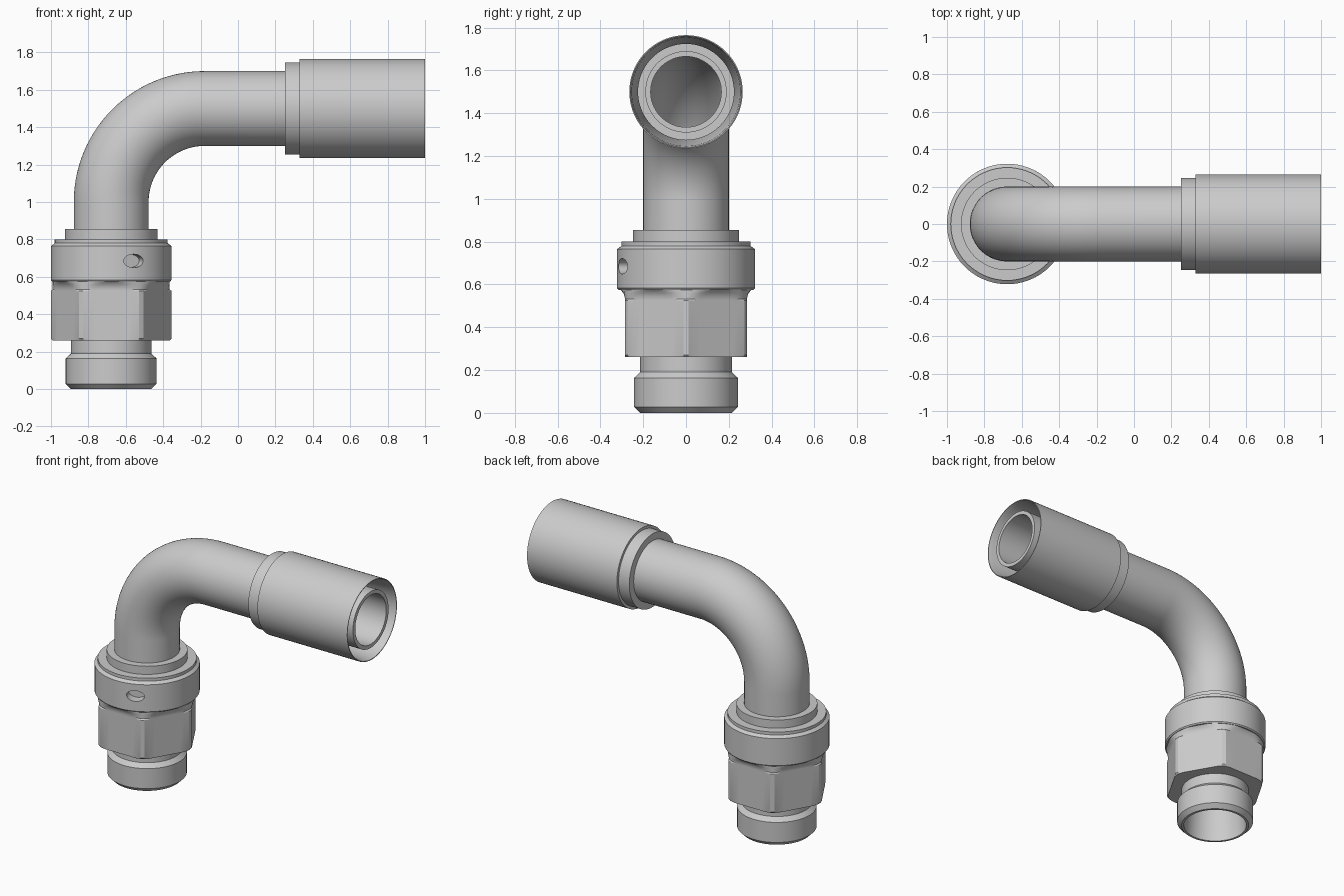
import bpy, bmesh
from math import sin, cos, pi, radians, acos
from mathutils import Vector

if "Cube" in bpy.data.objects:
    bpy.data.objects.remove(bpy.data.objects["Cube"])

AX = -0.678      # x of the vertical fitting axis
SEG = 72


def finish(bm, name, angle=22):
    bmesh.ops.recalc_face_normals(bm, faces=bm.faces[:])
    me = bpy.data.meshes.new(name)
    bm.to_mesh(me)
    bm.free()
    ob = bpy.data.objects.new(name, me)
    bpy.context.collection.objects.link(ob)
    smooth(ob, angle)
    return ob


def smooth(ob, angle=22):
    bpy.ops.object.select_all(action='DESELECT')
    ob.select_set(True)
    bpy.context.view_layer.objects.active = ob
    bpy.ops.object.shade_smooth_by_angle(angle=radians(angle))


def loft(rings, name):
    """Skin a closed cycle of rings, giving a hollow solid."""
    bm = bmesh.new()
    vr = [[bm.verts.new(p) for p in r] for r in rings]
    n = len(vr[0])
    for a, b in zip(vr, vr[1:] + vr[:1]):
        for i in range(n):
            j = (i + 1) % n
            bm.faces.new((a[i], a[j], b[j], b[i]))
    return finish(bm, name)


def circle(center, u, v, r):
    return [center + r * (u * cos(2 * pi * i / SEG) + v * sin(2 * pi * i / SEG))
            for i in range(SEG)]


X, Y, Z = Vector((1, 0, 0)), Vector((0, 1, 0)), Vector((0, 0, 1))


def lathe_z(profile, name):      # profile of (radius, z)
    return loft([circle(Vector((AX, 0, z)), X, Y, r) for r, z in profile], name)


def lathe_x(profile, name):      # profile of (x, radius)
    return loft([circle(Vector((x, 0, 1.5)), Y, Z, r) for x, r in profile], name)


# Bent tube: outer skin, then bore back along the same path
def station(kind, t, r):
    if kind == 'v':
        return circle(Vector((AX, 0, t)), X, Y, r)
    if kind == 'h':
        return circle(Vector((t, 0, 1.5)), -Z, Y, r)
    radial = Vector((-cos(t), 0, sin(t)))
    return circle(Vector((AX + 0.5, 0, 1.0)) + 0.5 * radial, -radial, Y, r)


bend = [('b', pi / 2 * i / 28) for i in range(29)]
outer = [station('v', 0.3, 0.2)] + [station(k, t, 0.2) for k, t in bend]
outer += [station('h', 0.4, 0.2), station('h', 0.42, 0.19), station('h', 0.99, 0.19)]
inner = [station('v', 0.3, 0.165)] + [station(k, t, 0.165) for k, t in bend]
inner += [station('h', 0.99, 0.165)]
loft(outer + inner[::-1], "bent_tube")

# Crimp sleeve with flared open end
lathe_x([(0.25, 0.19), (0.25, 0.247), (0.33, 0.247), (0.33, 0.265), (1.0, 0.265),
         (1.0, 0.26), (0.97, 0.253), (0.6, 0.224), (0.45, 0.224), (0.45, 0.19)],
        "crimp_sleeve")

# Threaded stud with neck and tapered bore
lathe_z([(0.2, 0), (0.215, 0), (0.243, 0.028), (0.243, 0.163), (0.215, 0.19),
         (0.215, 0.3), (0.165, 0.3), (0.195, 0.1)], "stud_end")

# Hex body: flats run out into a fillet under the collar
half = acos(0.285 / 0.322)
local = [-half + 2 * half * i / 10 for i in range(11)] + [pi / 6]
angles = [(radians(30 + 60 * k) + t, t) for k in range(6) for t in local]


def hex_ring(z, apothem, rmax):
    return [Vector((AX + r * cos(a), r * sin(a), z))
            for a, t in angles for r in [min(apothem / cos(t), rmax)]]


loft([hex_ring(*s) for s in [
    (0.26, 0.285, 0.314), (0.27, 0.285, 0.322), (0.525, 0.285, 0.322),
    (0.532, 0.285, 0.313), (0.545, 0.287, 0.313), (0.56, 0.293, 0.313),
    (0.572, 0.303, 0.313), (0.58, 0.313, 0.313), (0.58, 0.19, 0.19),
    (0.26, 0.19, 0.19)]], "hex_body")

# Round collar and upper lip
collar = lathe_z([(0.19, 0.575), (0.316, 0.575), (0.322, 0.583), (0.322, 0.765),
                  (0.302, 0.78), (0.302, 0.8), (0.19, 0.8)], "collar")
lathe_z([(0.19, 0.78), (0.247, 0.78), (0.247, 0.855), (0.19, 0.855)], "upper_lip")

# Blind oval hole in the collar
ang = radians(-68)
d = Vector((cos(ang), sin(ang), 0))
side = Vector((-sin(ang), cos(ang), 0))
bm = bmesh.new()
ends = [[bm.verts.new(Vector((AX, 0, 0.685)) + d * dist + side * 0.056 * cos(2 * pi * i / 32)
                      + Z * 0.036 * sin(2 * pi * i / 32)) for i in range(32)]
        for dist in (0.26, 0.4)]
for e in ends:
    bm.faces.new(e)
for i in range(32):
    j = (i + 1) % 32
    bm.faces.new((ends[0][i], ends[0][j], ends[1][j], ends[1][i]))
cutter = finish(bm, "hole_cutter")
cutter.hide_render = True
mod = collar.modifiers.new("hole", 'BOOLEAN')
mod.operation = 'DIFFERENCE'
mod.solver = 'EXACT'
mod.object = cutter
bpy.ops.object.select_all(action='DESELECT')
bpy.context.view_layer.objects.active = collar
collar.select_set(True)
while collar.modifiers[0] != mod:
    bpy.ops.object.modifier_move_to_index(modifier=mod.name, index=0)
bpy.ops.object.modifier_apply(modifier=mod.name)
bpy.data.objects.remove(cutter)
smooth(collar)
